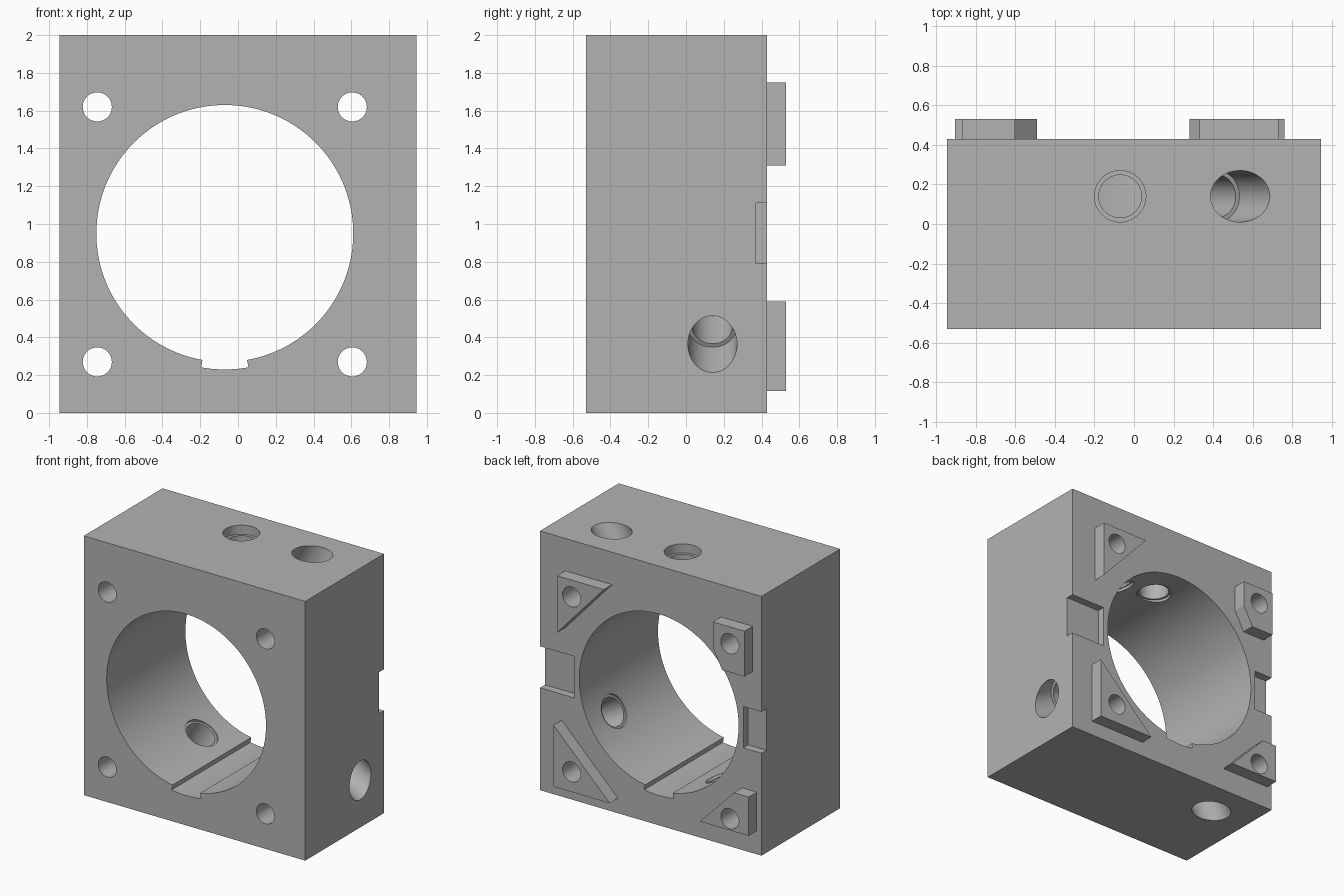
import bpy, bmesh, math
from mathutils import Vector

if "Cube" in bpy.data.objects:
    bpy.data.objects.remove(bpy.data.objects["Cube"])

FRONT, BACK, PAD_BACK = -0.53, 0.43, 0.53
CX, CZ = -0.07, 0.95            # bore centre
BORE_R, KEY_R = 0.68, 0.72
PORT_Y = 0.14

grey = bpy.data.materials.new("machined grey")
grey.use_nodes = True
colour = (0.45, 0.45, 0.45, 1)
grey.diffuse_color = colour
grey.node_tree.nodes["Principled BSDF"].inputs["Base Color"].default_value = colour


def add_object(name, bm):
    bmesh.ops.recalc_face_normals(bm, faces=bm.faces)
    mesh = bpy.data.meshes.new(name)
    bm.to_mesh(mesh)
    bm.free()
    mesh.materials.append(grey)
    ob = bpy.data.objects.new(name, mesh)
    bpy.context.collection.objects.link(ob)
    return ob


def prism(name, outline, y0, y1):
    """Extrude an (x, z) outline from y0 to y1."""
    bm = bmesh.new()
    face = bm.faces.new([bm.verts.new((x, y0, z)) for x, z in outline])
    moved = bmesh.ops.extrude_face_region(bm, geom=[face])["geom"]
    bmesh.ops.translate(bm, vec=(0, y1 - y0, 0),
                        verts=[v for v in moved if isinstance(v, bmesh.types.BMVert)])
    return add_object(name, bm)


def box(name, x0, x1, y0, y1, z0, z1):
    return prism(name, [(x0, z0), (x1, z0), (x1, z1), (x0, z1)], y0, y1)


def rod(name, start, end, radius):
    """Cylinder between two points."""
    bm = bmesh.new()
    a, b = Vector(start), Vector(end)
    bmesh.ops.create_cone(bm, cap_ends=True, segments=48, radius1=radius,
                          radius2=radius, depth=(b - a).length)
    bm.transform((b - a).to_track_quat("Z", "Y").to_matrix().to_4x4())
    bmesh.ops.translate(bm, vec=(a + b) / 2, verts=bm.verts)
    return add_object(name, bm)


def combine(target, tool, operation):
    mod = target.modifiers.new(tool.name, "BOOLEAN")
    mod.operation, mod.solver, mod.object = operation, "EXACT", tool
    tools.append(tool)


tools = []
block = box("ported_block", -0.945, 0.945, FRONT, BACK, 0, 2)

# Raised locating pads on the back
pads = {
    "upper_left_pad": [(0.73, 1.75), (0.33, 1.75), (0.73, 1.31)],
    "lower_left_pad": [(0.76, 0.59), (0.28, 0.115), (0.76, 0.115)],
    "upper_right_pad": [(-0.6, 1.75), (-0.87, 1.75), (-0.87, 1.4),
                        (-0.68, 1.4), (-0.6, 1.55)],
    "lower_right_pad": [(-0.49, 0.18), (-0.78, 0.48), (-0.905, 0.48), (-0.905, 0.18)],
}
for name, outline in pads.items():
    combine(block, prism(name, outline, BACK - 0.03, PAD_BACK), "UNION")

# Main bore with a shallow keyway along the bottom
outline = []
for deg in range(-80, 261, 2):
    a = math.radians(deg)
    outline.append((CX + BORE_R * math.cos(a), CZ + BORE_R * math.sin(a)))
for deg in range(260, 281, 2):
    a = math.radians(deg)
    outline.append((CX + KEY_R * math.cos(a), CZ + KEY_R * math.sin(a)))
combine(block, prism("bore_cutter", outline, -0.8, 0.8), "DIFFERENCE")

# Four bolt holes
for x in (-0.745, 0.605):
    for z in (0.27, 1.62):
        combine(block, rod("bolt_cutter", (x, -0.8, z), (x, 0.8, z), 0.077), "DIFFERENCE")

# Side notches in the back face
for side in (-1, 1):
    x0, x1 = sorted((CX + side * KEY_R, side * 1.1))
    combine(block, box("notch_cutter", x0, x1, 0.37, 0.6, 0.79, 1.11), "DIFFERENCE")

# Radial stepped ports: spot face in the bore, narrow passage, wide mouth
for deg in (90, 60, -30, 240):
    a = math.radians(deg)

    def at(r):
        return (CX + r * math.cos(a), PORT_Y, CZ + r * math.sin(a))

    for r0, r1, radius in ((0.5, 0.69, 0.125), (0.45, 1.2, 0.108), (0.98, 1.45, 0.13)):
        combine(block, rod("port_cutter", at(r0), at(r1), radius), "DIFFERENCE")

# Bake the cuts and drop the tools
depsgraph = bpy.context.evaluated_depsgraph_get()
baked = bpy.data.meshes.new_from_object(block.evaluated_get(depsgraph))
block.modifiers.clear()
block.data = baked
baked.materials.clear()
baked.materials.append(grey)
for tool in tools:
    bpy.data.objects.remove(tool)

bpy.ops.object.select_all(action="DESELECT")
block.select_set(True)
bpy.context.view_layer.objects.active = block
bpy.ops.object.shade_smooth_by_angle(angle=math.radians(25))
